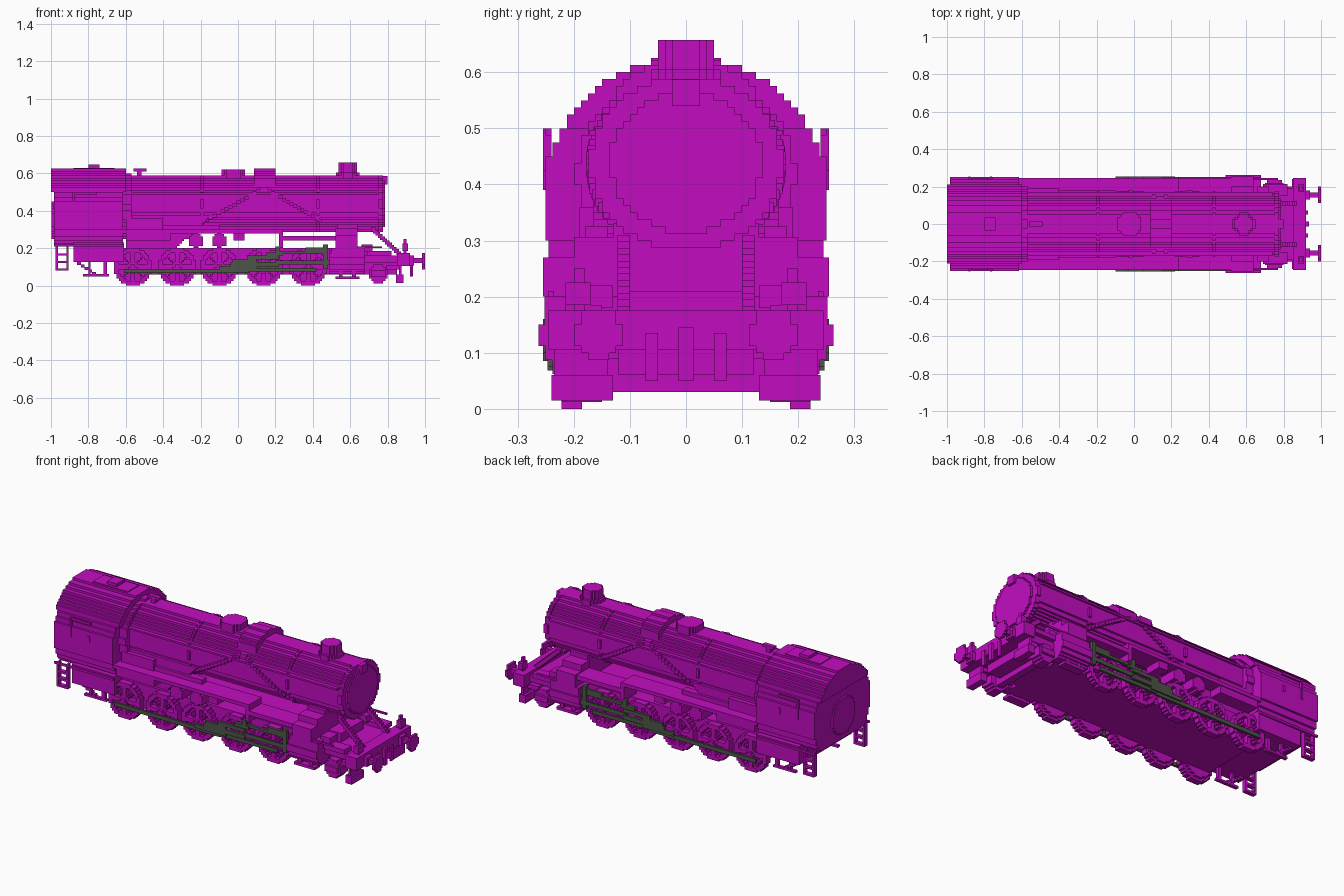
import bpy, bmesh, math

if "Cube" in bpy.data.objects:
    bpy.data.objects.remove(bpy.data.objects["Cube"])

V = 0.0125  # step size of the blocky style


def material(name, rgb):
    m = bpy.data.materials.new(name)
    m.use_nodes = True
    m.diffuse_color = (*rgb, 1)
    m.node_tree.nodes["Principled BSDF"].inputs["Base Color"].default_value = (*rgb, 1)
    return m


BODY = material("magenta", (0.54, 0.004, 0.53))
ROD = material("dark grey green", (0.075, 0.09, 0.065))


def finish(name, bm, mat):
    bmesh.ops.recalc_face_normals(bm, faces=bm.faces)
    me = bpy.data.meshes.new(name)
    bm.to_mesh(me)
    bm.free()
    me.materials.append(mat)
    ob = bpy.data.objects.new(name, me)
    bpy.context.collection.objects.link(ob)
    return ob


def boxes(name, specs, mat=BODY, mirror=False):
    """Boxes given as (x0, x1, y0, y1, z0, z1), optionally mirrored in y."""
    bm = bmesh.new()
    for x0, x1, y0, y1, z0, z1 in specs:
        for s in ((1, -1) if mirror else (1,)):
            vs = bmesh.ops.create_cube(bm, size=1)["verts"]
            for v in vs:
                v.co.x = x0 + (v.co.x + 0.5) * (x1 - x0)
                v.co.y = s * (y0 + (v.co.y + 0.5) * (y1 - y0))
                v.co.z = z0 + (v.co.z + 0.5) * (z1 - z0)
    return finish(name, bm, mat)


def stepped(name, axis, inside, spans, mat=BODY):
    """Stair-stepped section, inside(u, v), extruded along an axis over each span."""
    n = 82
    cells = {(i, j) for i in range(-n, n) for j in range(-n, n)
             if inside((i + 0.5) * V, (j + 0.5) * V)}
    place = {"x": lambda u, v, w: (w, u, v),
             "y": lambda u, v, w: (u, w, v),
             "z": lambda u, v, w: (u, v, w)}[axis]
    bm = bmesh.new()
    for a, b in spans:
        def quad(*pts):
            bm.faces.new([bm.verts.new(place(u * V, v * V, w)) for u, v, w in pts])
        for i, j in cells:
            for w in (a, b):
                quad((i, j, w), (i + 1, j, w), (i + 1, j + 1, w), (i, j + 1, w))
            for di, dj, p, q in ((-1, 0, (i, j), (i, j + 1)), (1, 0, (i + 1, j), (i + 1, j + 1)),
                                 (0, -1, (i, j), (i + 1, j)), (0, 1, (i, j + 1), (i + 1, j + 1))):
                if (i + di, j + dj) not in cells:
                    quad((*p, a), (*q, a), (*q, b), (*p, b))
    bmesh.ops.remove_doubles(bm, verts=bm.verts, dist=1e-4)
    bmesh.ops.recalc_face_normals(bm, faces=bm.faces)
    bmesh.ops.dissolve_limit(bm, angle_limit=0.01, verts=bm.verts, edges=bm.edges)
    return finish(name, bm, mat)


def ellipse(cu, cv, ru, rv=None):
    rv = rv or ru
    return lambda u, v: ((u - cu) / ru) ** 2 + ((v - cv) / rv) ** 2 < 1


def both(a, b):
    return [(a, b), (-b, -a)]


# Boiler, bands and smokebox
boiler = ellipse(0, 0.4375, 0.165, 0.15)
stepped("boiler", "x", boiler, [(-0.62, 0.775)])
band = ellipse(0, 0.4375, 0.172, 0.156)
stepped("boiler_bands", "x", band, [(-0.2, -0.185), (0.42, 0.435), (0.75, 0.775)])
stepped("smokebox_door", "x", ellipse(0, 0.44, 0.135, 0.125), [(0.775, 0.787)])
boxes("headlight", [(0.775, 0.80, -0.025, 0.025, 0.54, 0.587)])
stepped("saddle_dome", "x", lambda y, z: ellipse(0, 0.43, 0.19, 0.19)(y, z) and z > 0.5
        and abs(y) < 0.125, [(0.085, 0.2)])
stepped("steam_dome", "z", ellipse(-0.025, 0, 0.065), [(0.56, 0.622)])
stepped("chimney_base", "z", ellipse(0.5875, 0, 0.06), [(0.56, 0.605)])
stepped("chimney", "z", ellipse(0.5875, 0, 0.05), [(0.6, 0.657)])
boxes("whistle", [(-0.56, -0.49, -0.013, 0.013, 0.61, 0.625),
                  (-0.54, -0.515, -0.013, 0.013, 0.57, 0.61)])


# Sand pipes stepping down the boiler flanks
def boiler_y(z):
    return 0.165 * math.sqrt(max(0.02, 1 - ((z - 0.4375) / 0.15) ** 2))


pipes = []
for end_x, end_z in ((-0.2, 0.33), (0.45, 0.34)):
    for k in range(16):
        t0, t1 = k / 16, (k + 1) / 16
        xa, xb = sorted((0.14 + (end_x - 0.14) * t0, 0.14 + (end_x - 0.14) * t1))
        z = 0.52 + (end_z - 0.52) * t0
        y = boiler_y(z)
        pipes.append((xa, xb, y - 0.02, y + 0.013, z - 0.013, z + 0.006))
boxes("sand_pipes", pipes, mirror=True)
boxes("hand_rail", [(-0.6, 0.74, 0.15, 0.172, 0.487, 0.497)], mirror=True)


# Cab with rounded roof
def cab_section(y, z):
    return 0.21 < z < 0.62 and abs(y) < 0.245 and y * y + (z - 0.372) ** 2 < 0.065


stepped("cab", "x", cab_section, [(-0.985, -0.615)])
stepped("cab_roof", "x", lambda y, z: z > 0.5 and cab_section(y, z),
        [(-1.0, -0.985), (-0.615, -0.6)])
stepped("cab_collar", "x", ellipse(0, 0.42, 0.195, 0.175), [(-0.62, -0.57)])
stepped("cab_back_disc", "x", ellipse(0, 0.35, 0.1), [(-0.997, -0.98)])
boxes("roof_vent", [(-0.88, -0.66, -0.05, 0.05, 0.61, 0.63),
                    (-0.8, -0.74, -0.035, 0.035, 0.62, 0.647)])
boxes("cab_lower", [(-0.88, -0.61, -0.24, 0.24, 0.125, 0.23)])
boxes("cab_side_trim", [(-0.88, -0.755, 0.24, 0.25, 0.487, 0.5),
                        (-0.885, -0.875, 0.24, 0.255, 0.39, 0.5),
                        (-0.77, -0.758, 0.24, 0.255, 0.39, 0.425),
                        (-0.985, -0.615, 0.24, 0.249, 0.21, 0.222)], mirror=True)

# Cab ladders and the light truss below the cab
ladder = [(x, x + 0.012, 0.215, 0.24, 0.08, 0.22) for x in (-0.975, -0.917)]
ladder += [(-0.97, -0.91, 0.215, 0.24, z, z + 0.012) for z in (0.08, 0.12, 0.16)]
boxes("cab_ladders", ladder, mirror=True)
truss = [(-0.83, -0.69, 0.18, 0.2, 0.05, 0.062), (-0.8, -0.788, 0.18, 0.2, 0.05, 0.13),
         (-0.72, -0.7, 0.18, 0.2, 0.05, 0.13)]
truss += [(-0.86 + k * 0.02, -0.84 + k * 0.02, 0.18, 0.2, 0.11 - k * 0.013, 0.125 - k * 0.013)
          for k in range(5)]
boxes("cab_truss", truss, mirror=True)

# Frame, firebox and running boards
boxes("frame", [(-0.63, 0.66, -0.18, 0.18, 0.06, 0.2), (0.5, 0.85, -0.12, 0.12, 0.06, 0.15)])
stepped("firebox", "y", lambda x, z: 0.19 < z < 0.37 and -0.6 < x < -0.33 + (z - 0.2) * 1.1,
        [(-0.165, 0.165)])
boxes("running_boards", [(-0.62, 0.24, 0.13, 0.245, 0.28, 0.3),
                         (0.22, 0.52, 0.13, 0.245, 0.24, 0.265),
                         (0.22, 0.24, 0.13, 0.245, 0.2, 0.3),
                         (-0.6, -0.36, 0.15, 0.24, 0.24, 0.285),
                         (-0.6, -0.4, 0.14, 0.19, 0.3, 0.36),
                         (-0.4, -0.1, 0.14, 0.18, 0.3, 0.325),
                         (-0.025, 0.035, 0.14, 0.235, 0.24, 0.285)], mirror=True)
for name, x in (("rear_air_tank", -0.225), ("front_air_tank", -0.1)):
    stepped(name, "y", ellipse(x, 0.2437, 0.04), both(0.13, 0.235))

# Driving wheels with rim, hub and spokes
WHEELS = (-0.5625, -0.325, -0.1, 0.1375, 0.375)


def spoked(cx):
    def inside(x, z):
        dx, dz = x - cx, z - 0.1
        r = math.hypot(dx, dz)
        if r >= 0.1:
            return False
        a = math.atan2(dz, dx) % (math.pi / 4)
        off = r * math.sin(min(a, math.pi / 4 - a))
        return r > 0.076 or r < 0.034 or off < 0.0075
    return inside


for n, cx in enumerate(WHEELS, 1):
    stepped(f"driving_wheel_{n}", "y", spoked(cx), both(0.185, 0.222))
    stepped(f"driving_wheel_web_{n}", "y", ellipse(cx, 0.1, 0.085), both(0.17, 0.195))
    stepped(f"wheel_hub_{n}", "y", ellipse(cx, 0.0875, 0.022), both(0.22, 0.238))

# Coupling and main rods
boxes("coupling_rod", [(-0.61, 0.06, 0.235, 0.247, 0.068, 0.09),
                       (0.04, 0.42, 0.235, 0.247, 0.075, 0.095)], ROD, True)
boxes("main_rod", [(-0.1, 0.1, 0.24, 0.255, 0.085, 0.105),
                   (-0.04, 0.22, 0.24, 0.255, 0.1, 0.125),
                   (0.2, 0.5, 0.24, 0.25, 0.112, 0.135)], ROD, True)
boxes("valve_gear", [(-0.03, 0.1, 0.24, 0.255, 0.12, 0.14), (0.05, 0.22, 0.24, 0.255, 0.14, 0.16),
                     (0.15, 0.24, 0.23, 0.25, 0.16, 0.178), (0.2, 0.225, 0.23, 0.25, 0.16, 0.21),
                     (0.22, 0.48, 0.23, 0.245, 0.17, 0.185), (0.36, 0.48, 0.23, 0.245, 0.185, 0.205),
                     (0.455, 0.48, 0.23, 0.25, 0.09, 0.22)], ROD, True)

# Cylinders and smokebox saddle
stepped("cylinders", "x", lambda y, z: ellipse(0.195, 0.13, 0.0625, 0.07)(abs(y), z),
        [(0.49, 0.68)])
boxes("valve_chests", [(0.5, 0.68, 0.12, 0.252, 0.13, 0.2), (0.52, 0.64, 0.12, 0.255, 0.2, 0.27),
                       (0.52, 0.64, 0.12, 0.2, 0.27, 0.305),
                       (0.52, 0.65, 0.19, 0.24, 0.035, 0.05),
                       (0.54, 0.56, 0.2, 0.23, 0.05, 0.08), (0.61, 0.63, 0.2, 0.23, 0.05, 0.08),
                       (0.64, 0.77, 0.235, 0.245, 0.2, 0.21)], mirror=True)
boxes("smokebox_saddle", [(0.53, 0.64, -0.13, 0.13, 0.15, 0.33)])

# Front deck, braces and buffer beam
boxes("front_deck", [(0.64, 0.88, -0.19, 0.19, 0.12, 0.16), (0.64, 0.72, -0.1, 0.1, 0.16, 0.21),
                     (0.85, 0.92, -0.245, 0.245, 0.105, 0.175)])
boxes("deck_steps", [(0.69, 0.82, 0.15, 0.215, 0.16, 0.185), (0.66, 0.72, 0.13, 0.2, 0.18, 0.22)],
      mirror=True)
boxes("front_braces", [(0.71 + k * 0.0125, 0.735 + k * 0.0125, 0.1, 0.122,
                        0.29 - k * 0.0115, 0.31 - k * 0.0115) for k in range(13)], mirror=True)
stepped("leading_wheels", "y", ellipse(0.75, 0.0625, 0.05), both(0.15, 0.22))
boxes("leading_axle", [(0.73, 0.77, -0.16, 0.16, 0.03, 0.09),
                       (0.71, 0.79, 0.215, 0.235, 0.05, 0.08),
                       (0.71, 0.79, -0.235, -0.215, 0.05, 0.08)])
boxes("front_guards", [(0.845, 0.885, 0.13, 0.24, 0.015, 0.06),
                       (0.86, 0.875, 0.14, 0.235, 0.06, 0.11),
                       (0.79, 0.86, 0.15, 0.2, 0.085, 0.11)], mirror=True)
boxes("marker_lamps", [(0.885, 0.9, 0.18, 0.2, 0.17, 0.25),
                       (0.88, 0.91, 0.17, 0.215, 0.185, 0.225)], mirror=True)
boxes("buffer_shafts", [(0.91, 0.985, 0.143, 0.168, 0.12, 0.148),
                        (0.91, 0.94, 0.13, 0.18, 0.108, 0.16)], mirror=True)
stepped("buffer_heads", "x", lambda y, z: ellipse(0.156, 0.134, 0.043)(abs(y), z), [(0.985, 1.0)])
boxes("coupling_hook", [(0.92, 0.935, -0.013, 0.013, 0.05, 0.145),
                        (0.92, 0.93, 0.05, 0.072, 0.05, 0.135),
                        (0.92, 0.93, -0.072, -0.05, 0.05, 0.135)])
